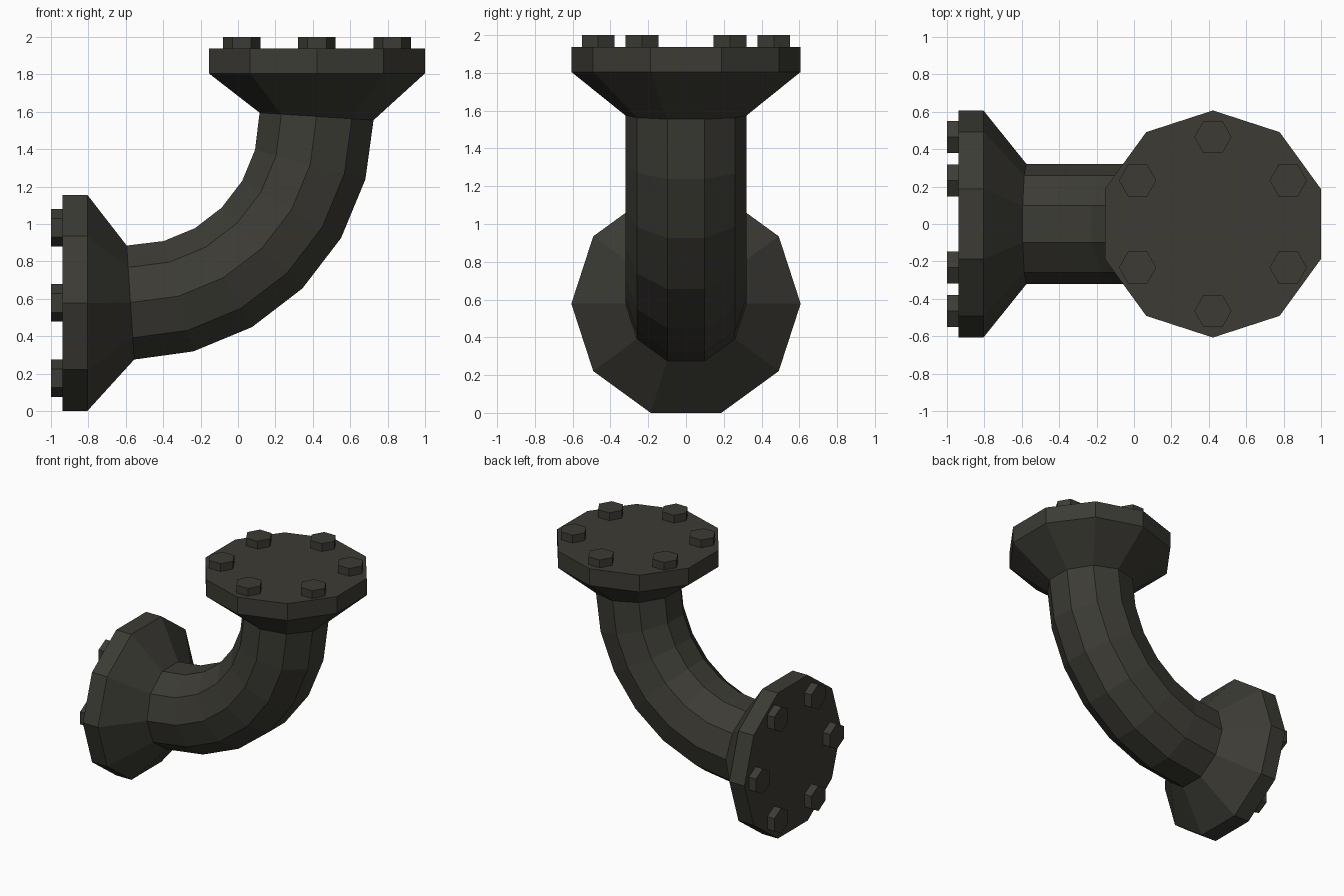
import bpy, bmesh, math
from mathutils import Vector

if "Cube" in bpy.data.objects:
    bpy.data.objects.remove(bpy.data.objects["Cube"])

iron = bpy.data.materials.new("dark iron")
iron.diffuse_color = (0.045, 0.044, 0.035, 1)
iron.use_nodes = True
iron.node_tree.nodes["Principled BSDF"].inputs["Base Color"].default_value = iron.diffuse_color
Y = Vector((0, 1, 0))


def outward(tilt):
    """Direction towards the outside of the bend for a ring at this tilt."""
    t = math.radians(tilt)
    return Vector((math.sin(t), 0, -math.cos(t)))


def loft(name, sections, sides=10, phase=0.0, cap_end=False, flip=False):
    """Skin polygon rings given as (centre, tilt in degrees, radius)."""
    bm = bmesh.new()
    rings = []
    for centre, tilt, radius in sections:
        angles = [phase + math.tau * k / sides for k in range(sides)]
        rings.append([bm.verts.new(Vector(centre) + radius * (math.cos(a) * Y + math.sin(a) * outward(tilt)))
                      for a in angles])
    for r0, r1 in zip(rings, rings[1:]):
        for k in range(sides):
            n = (k + 1) % sides
            bm.faces.new((r0[k], r0[n], r1[n], r1[k]))
    if cap_end:
        bm.faces.new(rings[-1])
    if flip:
        bmesh.ops.reverse_faces(bm, faces=bm.faces[:])
    bm.normal_update()
    me = bpy.data.meshes.new(name)
    bm.to_mesh(me)
    bm.free()
    me.materials.append(iron)
    ob = bpy.data.objects.new(name, me)
    bpy.context.collection.objects.link(ob)


# Curved pipe: quarter arc, end rings turned slightly inward
CX, CZ, ARC, PIPE_R = -0.575, 1.575, 0.995, 0.321
bend = []
for i in range(7):
    centre = Vector((CX, 0, CZ)) + ARC * outward(15 * i)
    tilt = {0: 3.75, 6: 86.25}.get(i, 15 * i)
    bend.append((centre, tilt, PIPE_R))
loft("pipe_bend", bend, flip=True)

# Flanges with conical necks, each with a ring of six hex bolts
FLANGE_R, BOLT_RING, BOLT_R = 0.607, 0.465, 0.1
ends = [
    ("side", bend[0], 0, Vector((-1, 0, 0)), Vector((0, 0, 0.578)), False),
    ("top", bend[6], 90, Vector((0, 0, 1)), Vector((0.422, 0, 1)), True),
]
for label, neck, tilt, axis, base, flip in ends:
    loft(label + "_flange",
         [neck, (base + axis * 0.805, tilt, FLANGE_R), (base + axis * 0.938, tilt, FLANGE_R)],
         cap_end=True, flip=flip)
    for k in range(6):
        a = math.tau * k / 6
        spot = base + BOLT_RING * (math.cos(a) * Y + math.sin(a) * outward(tilt))
        loft(f"{label}_bolt_{k + 1}",
             [(spot + axis * 0.93, tilt, BOLT_R), (spot + axis, tilt, BOLT_R)],
             sides=6, phase=math.pi / 2, cap_end=True, flip=flip)
